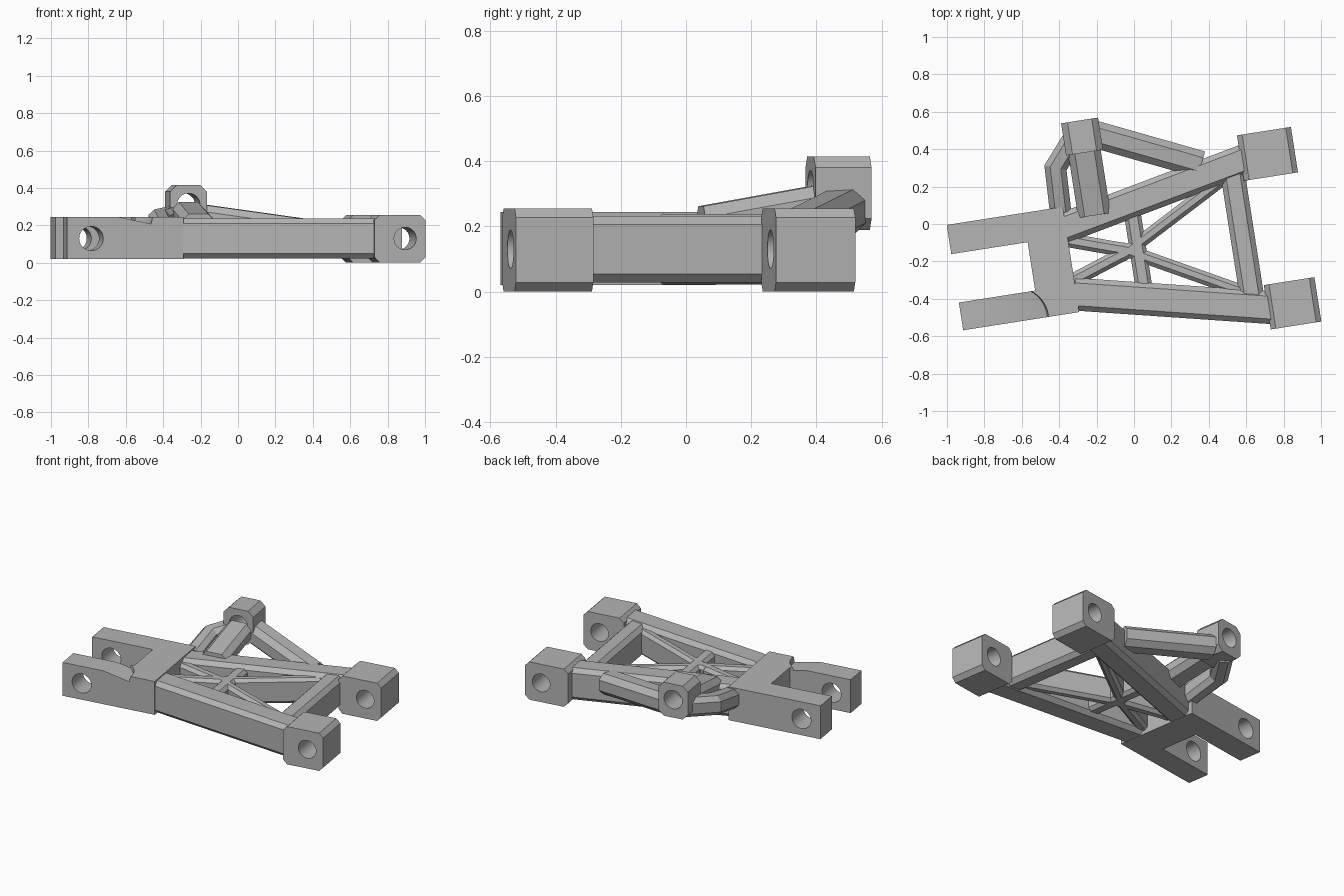
import bpy, bmesh, math
from mathutils import Vector, Matrix

if "Cube" in bpy.data.objects:
    bpy.data.objects.remove(bpy.data.objects["Cube"])

mat = bpy.data.materials.new("plain grey")
mat.use_nodes = True
GREY = (0.46, 0.46, 0.46, 1)
mat.diffuse_color = GREY
mat.node_tree.nodes["Principled BSDF"].inputs["Base Color"].default_value = GREY

TURN = math.radians(8.9)      # the whole frame is turned about z
MID = -0.138                  # symmetry line of the frame


def loc(u, v, z=0.0):
    """Frame coordinates to world coordinates."""
    return Matrix.Rotation(TURN, 3, 'Z') @ Vector((u, v, z))


def finish(name, bm):
    bmesh.ops.recalc_face_normals(bm, faces=bm.faces)
    me = bpy.data.meshes.new(name)
    bm.to_mesh(me)
    bm.free()
    me.materials.append(mat)
    ob = bpy.data.objects.new(name, me)
    bpy.context.collection.objects.link(ob)
    return ob


def beam(name, path, w, h, c):
    """Chamfered bar of width w and height h along a path, mitred at bends."""
    path = [Vector(p) for p in path]
    sect = [(-w/2+c, -h/2), (w/2-c, -h/2), (w/2, -h/2+c), (w/2, h/2-c),
            (w/2-c, h/2), (-w/2+c, h/2), (-w/2, h/2-c), (-w/2, -h/2+c)]
    bm = bmesh.new()
    rings = []
    for i, p in enumerate(path):
        dirs = []
        for a, b in ((i - 1, i), (i, i + 1)):
            if a >= 0 and b < len(path):
                d = path[b] - path[a]
                d.z = 0
                dirs.append(d.normalized())
        d = sum(dirs, Vector()).normalized()
        side = Vector((d.y, -d.x, 0)) / d.dot(dirs[0])
        rings.append([bm.verts.new(p + side * x + Vector((0, 0, z))) for x, z in sect])
    for r, s in zip(rings, rings[1:]):
        for k in range(8):
            bm.faces.new((r[k], r[k-1], s[k-1], s[k]))
    bm.faces.new(rings[0])
    bm.faces.new(rings[-1])
    return finish(name, bm)


def cylinder(radius, depth, matrix):
    bm = bmesh.new()
    bmesh.ops.create_cone(bm, cap_ends=True, segments=40, radius1=radius,
                          radius2=radius, depth=depth, matrix=matrix)
    ob = finish("cutter", bm)
    ob.hide_render = True
    return ob


def cut(ob, cutter):
    bpy.context.view_layer.objects.active = ob
    m = ob.modifiers.new("cut", 'BOOLEAN')
    m.operation, m.solver, m.object = 'DIFFERENCE', 'EXACT', cutter
    bpy.ops.object.modifier_apply(modifier=m.name)
    bpy.data.objects.remove(cutter)


def bore(ob, u, v, z, r):
    """Drill a pin hole along the frame's cross direction."""
    cut(ob, cylinder(r, 1.2, Matrix.Translation(loc(u, v, z))
                     @ Matrix.Rotation(TURN, 4, 'Z') @ Matrix.Rotation(math.pi/2, 4, 'X')))


# Forked clevis
bm = bmesh.new()
outline = [(-0.99, 0.15), (-0.99, -0.008), (-0.577, -0.008), (-0.577, -0.27),
           (-0.99, -0.27), (-0.99, -0.42), (-0.362, -0.42), (-0.362, 0.15)]
face = bm.faces.new([bm.verts.new(loc(u, v, 0.02)) for u, v in outline])
ext = bmesh.ops.extrude_face_region(bm, geom=[face])
bmesh.ops.translate(bm, vec=(0, 0, 0.225),
                    verts=[e for e in ext["geom"] if isinstance(e, bmesh.types.BMVert)])
clevis = finish("clevis", bm)
bore(clevis, -0.86, MID, 0.13, 0.065)
# Shallow tilted round relief on one fork arm
tilt = Matrix.Rotation(math.radians(12), 4, 'Y')
cut(clevis, cylinder(0.17, 0.2, Matrix.Translation((-0.63, -0.51, 0.243)) @ tilt
                     @ Matrix.Translation((0, 0, 0.1))))

# Pivot blocks at the wide end
for name, u0, v0, v1 in (("left_pivot_block", 0.635, -0.67, -0.43),
                         ("right_pivot_block", 0.617, 0.137, 0.383)):
    block = beam(name, [loc((u0+0.909)/2, v0, 0.128), loc((u0+0.909)/2, v1, 0.128)],
                 0.909 - u0, 0.255, 0.028)
    bore(block, 0.80, (v0 + v1) / 2, 0.13, 0.06)

# Main side beams and cross member
beam("front_beam", [(-0.32, -0.375, 0.13), (0.74, -0.448, 0.13)], 0.175, 0.215, 0.027)
beam("rear_beam", [(-0.40, -0.03, 0.13), (0.62, 0.355, 0.13)], 0.165, 0.215, 0.027)
beam("cross_member", [loc(0.563, -0.5, 0.13), loc(0.563, 0.22, 0.13)], 0.13, 0.205, 0.027)

# Inner truss, mirrored about the symmetry line
HUB = -0.04
for side, label in ((-1, "front"), (1, "rear")):
    def at(u, off):
        return loc(u, MID + side * off, 0.13)
    beam(label + "_long_brace", [at(HUB - 0.05, -0.02), at(0.52, 0.31)], 0.07, 0.17, 0.02)
    beam(label + "_short_brace", [at(HUB + 0.05, -0.02), at(-0.40, 0.12)], 0.075, 0.17, 0.02)
    beam(label + "_hub_stub", [at(0.0, 0), at(0.0, 0.19)], 0.09, 0.17, 0.02)

# Raised mount with its pin hole
MU, MV, MZ = -0.202, 0.505, 0.31
mount = beam("upper_mount", [loc(MU, 0.418, 0.302), loc(MU, 0.592, 0.302)], 0.2, 0.226, 0.035)
bore(mount, MU, MV, MZ, 0.062)

# Three struts carrying the mount
beam("mount_centre_strut", [loc(MU, 0.43, 0.265), loc(MU, 0.078, 0.202)], 0.175, 0.12, 0.035)
long_strut = beam("mount_long_strut", [(-0.21, 0.48, 0.245), (0.36, 0.318, 0.165)],
                  0.145, 0.14, 0.035)
bent_strut = beam("mount_bent_strut", [(-0.31, 0.48, 0.245), (-0.42, 0.30, 0.22),
                                       (-0.392, 0.06, 0.165)], 0.115, 0.13, 0.03)
for strut in (long_strut, bent_strut):
    bore(strut, MU, MV, MZ, 0.062)

# Crisp edges with smooth bores
for ob in bpy.context.scene.objects:
    ob.select_set(ob.type == 'MESH')
bpy.context.view_layer.objects.active = clevis
bpy.ops.object.shade_smooth_by_angle(angle=math.radians(20))
